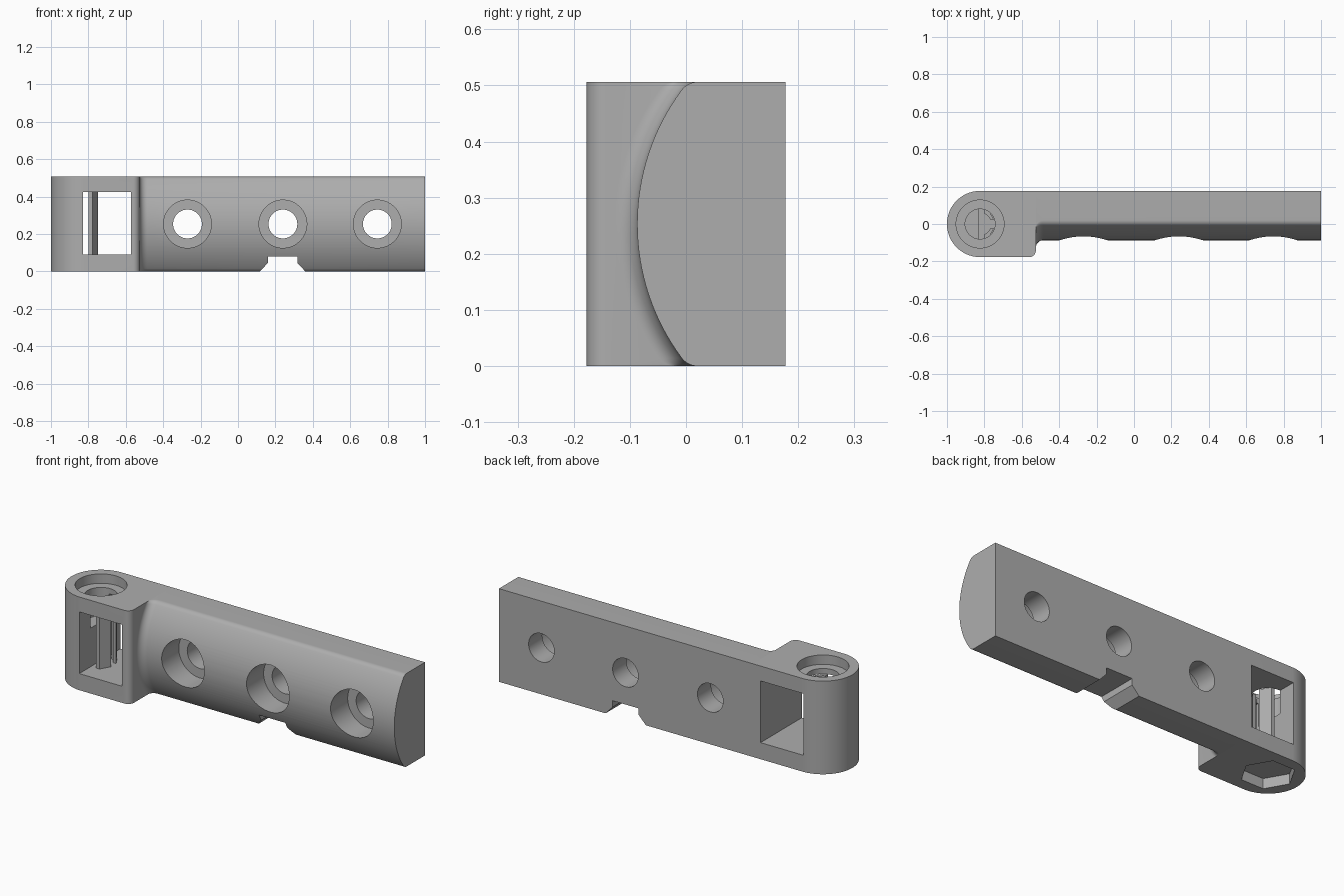
import bpy, bmesh, math

if "Cube" in bpy.data.objects:
    bpy.data.objects.remove(bpy.data.objects["Cube"])

H, HALF, AXIS = 0.506, 0.177, -0.823
MID = H / 2

grey = bpy.data.materials.new("plain grey")
grey.diffuse_color = (0.42, 0.42, 0.42, 1)
grey.use_nodes = True
grey.node_tree.nodes["Principled BSDF"].inputs["Base Color"].default_value = grey.diffuse_color


def loft(name, rings):
    """Closed solid through a list of equal-length point rings."""
    bm = bmesh.new()
    vs = [[bm.verts.new(p) for p in ring] for ring in rings]
    n = len(rings[0])
    for a, b in zip(vs, vs[1:]):
        for i in range(n):
            j = (i + 1) % n
            bm.faces.new((a[i], a[j], b[j], b[i]))
    bm.faces.new(vs[0])
    bm.faces.new(vs[-1])
    bmesh.ops.recalc_face_normals(bm, faces=bm.faces[:])
    me = bpy.data.meshes.new(name)
    bm.to_mesh(me)
    bm.free()
    me.materials.append(grey)
    ob = bpy.data.objects.new(name, me)
    bpy.context.collection.objects.link(ob)
    return ob


def prism_z(name, pts, z0, z1):
    return loft(name, [[(x, y, z) for x, y in pts] for z in (z0, z1)])


def prism_y(name, pts, y0, y1):
    return loft(name, [[(x, y, z) for x, z in pts] for y in (y0, y1)])


def arc(cx, cy, r, a0, a1, n):
    return [(cx + r * math.cos(math.radians(a0 + (a1 - a0) * i / n)),
             cy + r * math.sin(math.radians(a0 + (a1 - a0) * i / n)))
            for i in range(n + 1)]


def circle(cx, cy, r, n=64):
    return arc(cx, cy, r, 0, 360, n)[:-1]


def rect(x0, x1, y0, y1):
    return [(x0, y0), (x1, y0), (x1, y1), (x0, y1)]


def boolean(ob, tool, op="DIFFERENCE"):
    mod = ob.modifiers.new(op, "BOOLEAN")
    mod.operation, mod.object, mod.solver = op, tool, "EXACT"
    bpy.context.view_layer.objects.active = ob
    bpy.ops.object.modifier_apply(modifier=mod.name)
    bpy.data.objects.remove(tool, do_unlink=True)


# hinge block: round barrel end and a softened front corner
SHOULDER = -0.525
outline = arc(AXIS, 0, HALF, 90, 270, 48)
outline += arc(SHOULDER - 0.035, -HALF + 0.035, 0.035, -90, 0, 10)
outline += [(SHOULDER, HALF)]
body = prism_z("hinged_arm", outline, 0, H)

# arm: bowed front profile, flaring into the block through a concave fillet
R, r, nose = 0.4, 0.035, -0.087
cy = nose + R
fy = cy - math.sqrt((R - r) ** 2 - (MID - r) ** 2)
ang = math.degrees(math.atan2(MID - r, cy - fy))
front = arc(fy, r, r, 270, 180 + ang, 8)
front += arc(cy, MID, R, 180 + ang, 180 - ang, 32)[1:-1]
front += arc(fy, H - r, r, 180 - ang, 90, 8)


def section(x, dy):
    return ([(x, y - dy, z) for y, z in front]
            + [(x, HALF, H), (x, HALF, 0)])


F = 0.04
rings = []
for i in range(8, -1, -1):
    t = math.pi / 2 * i / 8
    rings.append(section(SHOULDER + F - F * math.sin(t), F * (1 - math.cos(t))))
rings.append(section(1, 0))
arm = loft("arm", rings)

# three counterbored screw holes
for x in (-0.27, 0.24, 0.745):
    boolean(arm, prism_y("cut", circle(x, MID, 0.077), -0.3, 0.3))
    boolean(arm, prism_y("cut", circle(x, MID, 0.128), -0.3, 0.06))

# notch under the arm
notch = [(0.08, -0.04), (0.16, 0.045), (0.16, 0.08),
         (0.317, 0.08), (0.317, 0.045), (0.397, -0.04)]
boolean(arm, prism_y("cut", notch, -0.3, 0.3))

# window, pin counterbore, pin hole and hexagonal nut pocket in the block
W0, W1, Z0, Z1 = -0.83, -0.572, 0.09, 0.425
boolean(body, prism_y("cut", rect(W0, W1, Z0, Z1), -0.3, 0.3))
boolean(body, prism_z("cut", circle(AXIS, 0, 0.128), 0.455, 0.6))
boolean(body, prism_z("cut", circle(AXIS, 0, 0.08), 0.3, 0.6))
boolean(body, prism_z("cut", circle(AXIS, 0, 0.133, 6), -0.1, 0.055))
boolean(body, arm, "UNION")

# slotted hexagonal support post inside the window
post = prism_z("support_post", circle(AXIS, 0, 0.088, 6), Z0, Z1)
boolean(post, prism_z("cut", circle(AXIS, 0, 0.06, 32), 0, H))
boolean(post, prism_z("cut", rect(-1, W0, -0.2, 0.2), 0, H))
boolean(post, prism_z("cut", rect(-0.85, -0.8, -0.2, 0.2), 0, H))
boolean(post, prism_z("cut", rect(-0.85, -0.6, -0.023, 0.023), 0, H))

for ob in (body, post):
    bpy.ops.object.select_all(action="DESELECT")
    ob.select_set(True)
    bpy.context.view_layer.objects.active = ob
    bpy.ops.object.shade_smooth_by_angle(angle=math.radians(25))
